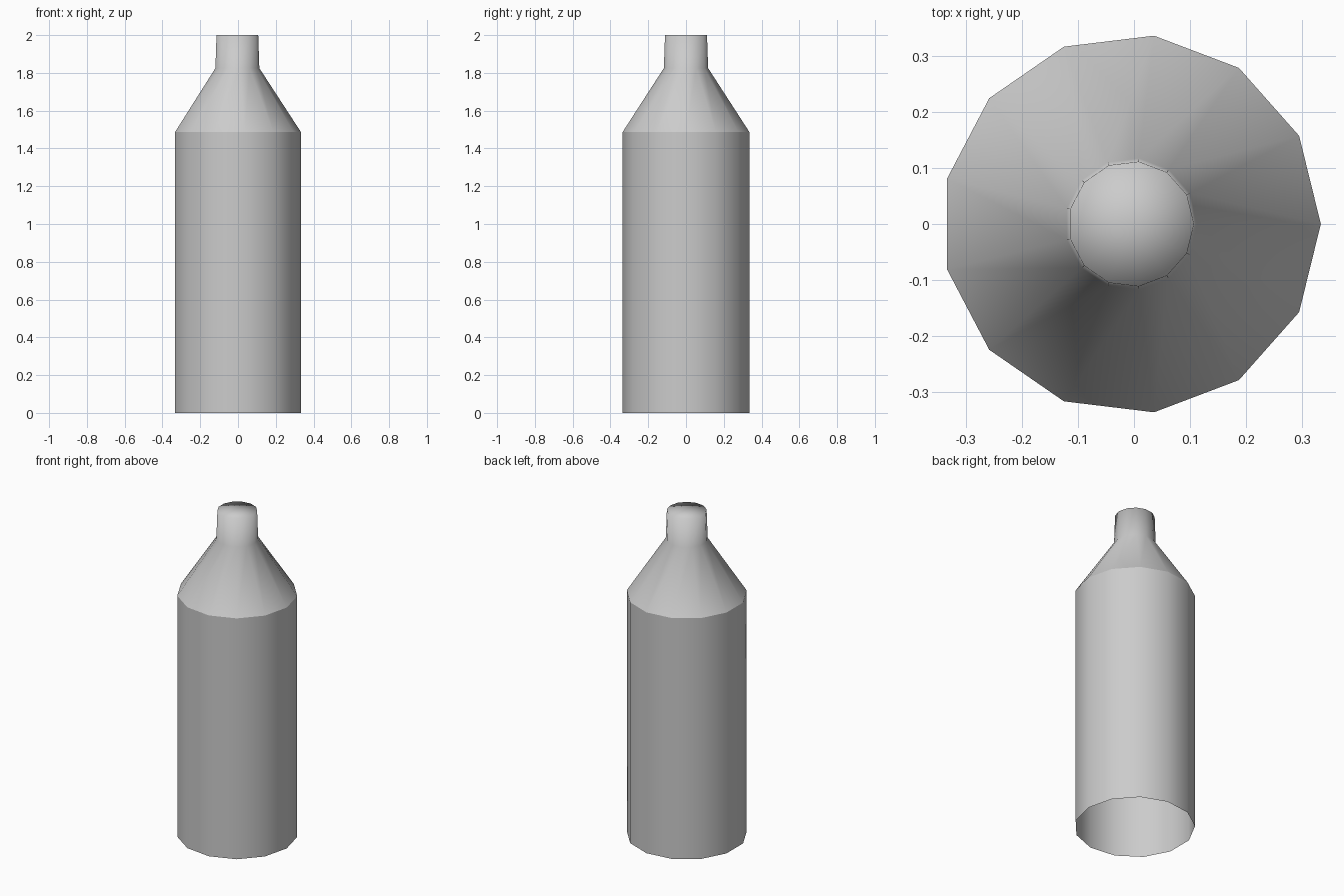
import bpy, bmesh, math

if "Cube" in bpy.data.objects:
    bpy.data.objects.remove(bpy.data.objects["Cube"])

SIDES = 13
OFFSET_X = -0.005   # keeps the odd-sided outline centred on x = 0

# Bottle profile as (radius, height): base, shoulder, neck, rim
PROFILE = [(0.338, 0.0), (0.338, 1.487), (0.118, 1.825), (0.112, 2.0)]

bm = bmesh.new()


def ring(r, z):
    return [bm.verts.new((OFFSET_X + r * math.cos(2 * math.pi * i / SIDES),
                          r * math.sin(2 * math.pi * i / SIDES), z))
            for i in range(SIDES)]


# Walls, left open at the base
rings = [ring(r, z) for r, z in PROFILE]
for low, high in zip(rings, rings[1:]):
    for i in range(SIDES):
        j = (i + 1) % SIDES
        bm.faces.new((low[i], low[j], high[j], high[i]))

# Cap as a fan, shaded smoothly into the neck
centre = bm.verts.new((OFFSET_X, 0, PROFILE[-1][1]))
for i in range(SIDES):
    bm.faces.new((rings[-1][i], rings[-1][(i + 1) % SIDES], centre))

for f in bm.faces:
    f.smooth = True

# Hard crease where the body meets the shoulder
for i in range(SIDES):
    bm.edges.get((rings[1][i], rings[1][(i + 1) % SIDES])).smooth = False

mesh = bpy.data.meshes.new("bottle")
bm.to_mesh(mesh)
bm.free()
bpy.context.collection.objects.link(bpy.data.objects.new("bottle", mesh))
